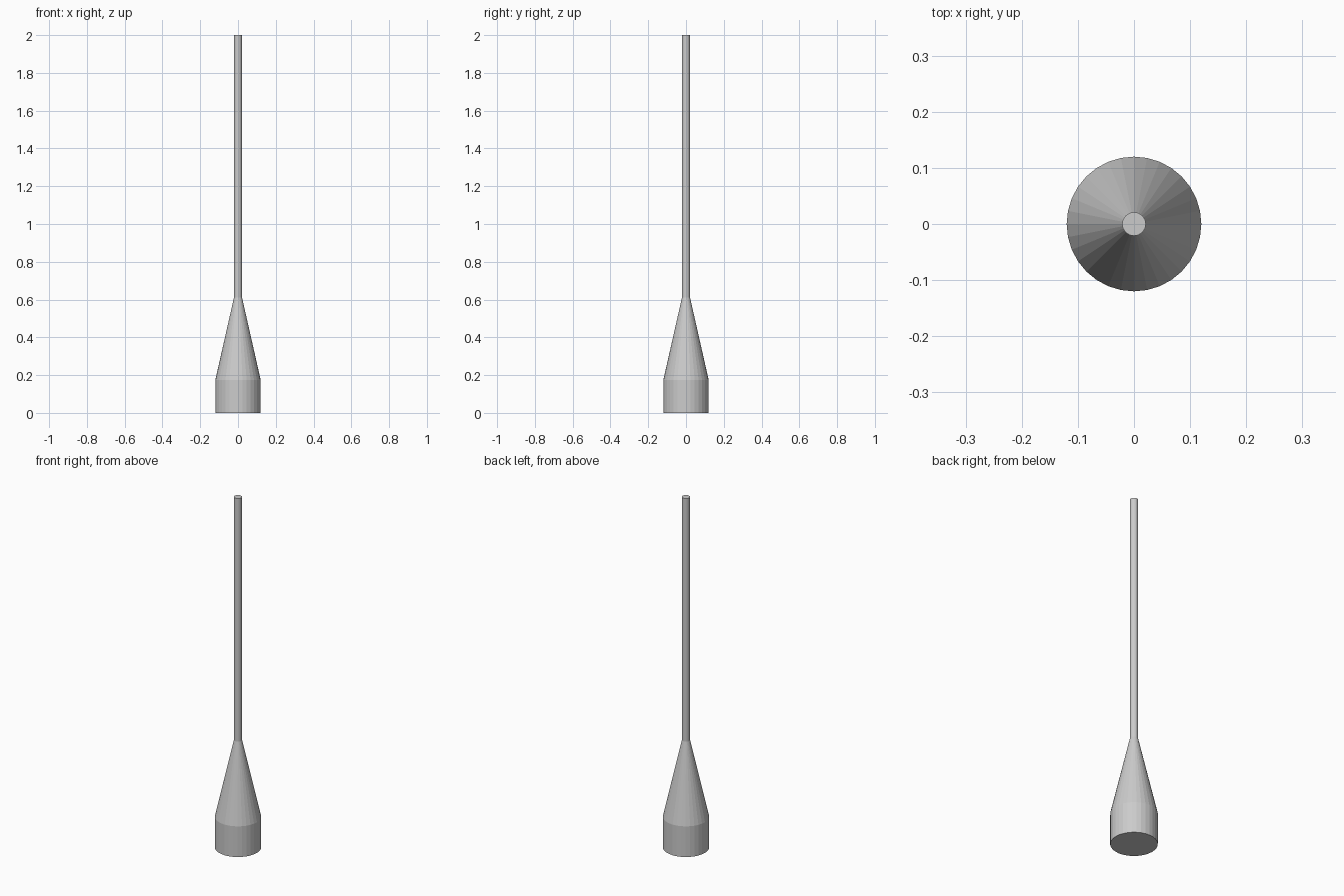
import bpy, bmesh, math

if "Cube" in bpy.data.objects:
    bpy.data.objects.remove(bpy.data.objects["Cube"])

SIDES = 32
# outline from foot to tip: (radius, height)
PROFILE = [(0.12, 0.0), (0.12, 0.175), (0.021, 0.612), (0.021, 2.0)]


def lathe(name, profile, sides):
    """Closed flat-shaded solid of revolution around z."""
    bm = bmesh.new()
    rings = []
    for r, z in profile:
        rings.append([bm.verts.new((r * math.cos(math.tau * i / sides),
                                    r * math.sin(math.tau * i / sides), z))
                      for i in range(sides)])
    for low, high in zip(rings, rings[1:]):
        for i in range(sides):
            j = (i + 1) % sides
            bm.faces.new((low[i], low[j], high[j], high[i]))
    bm.faces.new(rings[0][::-1])
    bm.faces.new(rings[-1])
    mesh = bpy.data.meshes.new(name)
    bm.to_mesh(mesh)
    bm.free()
    obj = bpy.data.objects.new(name, mesh)
    bpy.context.collection.objects.link(obj)
    return obj


# cylindrical foot, tapering cone and thin rod in one continuous surface
lathe("tapered_rod", PROFILE, SIDES)
